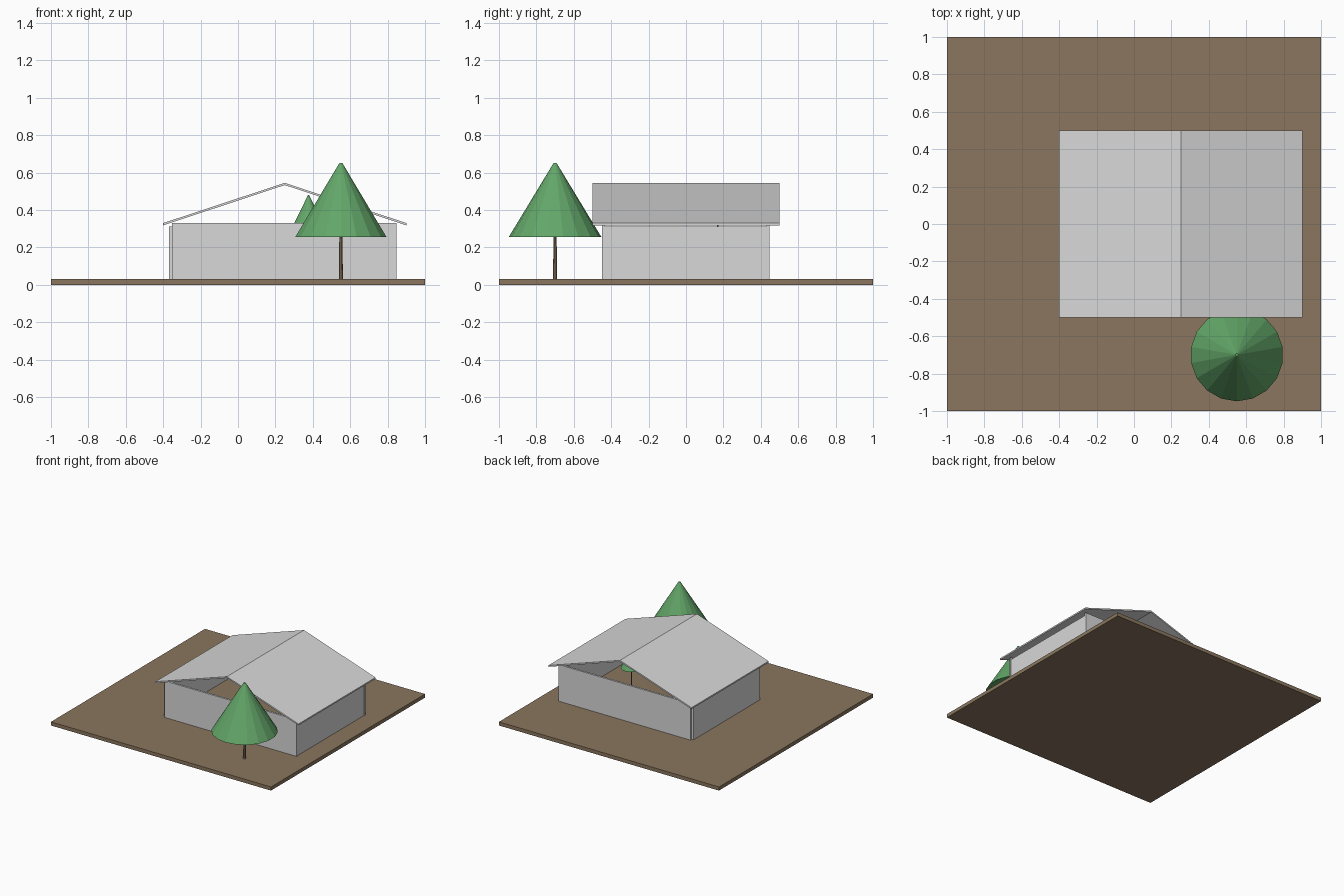
import bpy
import bmesh
from mathutils import Vector

cube = bpy.data.objects.get("Cube")
if cube:
    bpy.data.objects.remove(cube, do_unlink=True)


def material(name, rgb):
    mat = bpy.data.materials.new(name)
    mat.use_nodes = True
    colour = (*rgb, 1.0)
    mat.diffuse_color = colour
    mat.node_tree.nodes["Principled BSDF"].inputs["Base Color"].default_value = colour
    return mat


BROWN = material("earth brown", (0.255, 0.183, 0.114))
GREY = material("pale grey", (0.69, 0.69, 0.69))
GREEN = material("leaf green", (0.125, 0.386, 0.141))


def finish(name, bm, mat):
    bmesh.ops.recalc_face_normals(bm, faces=bm.faces)
    mesh = bpy.data.meshes.new(name)
    bm.to_mesh(mesh)
    bm.free()
    mesh.materials.append(mat)
    obj = bpy.data.objects.new(name, mesh)
    bpy.context.collection.objects.link(obj)
    return obj


def box(name, low, high, mat):
    bm = bmesh.new()
    bmesh.ops.create_cube(bm, size=1)
    low, high = Vector(low), Vector(high)
    for v in bm.verts:
        v.co = (low + high) / 2 + v.co * (high - low)
    return finish(name, bm, mat)


def cone(name, x, y, bottom, top, r_bottom, r_top, sides, mat):
    bm = bmesh.new()
    bmesh.ops.create_cone(bm, cap_ends=True, segments=sides, radius1=r_bottom,
                          radius2=r_top, depth=top - bottom)
    bmesh.ops.translate(bm, verts=bm.verts, vec=(x, y, (bottom + top) / 2))
    return finish(name, bm, mat)


# Ground slab
GROUND = 0.03
box("ground", (-1, -1, 0), (1, 1, GROUND), BROWN)

# Long walls under the open gables
T = 0.016
for name, y in (("front_wall", -0.442), ("back_wall", 0.438)):
    box(name, (-0.353, y - T / 2, GROUND), (0.848, y + T / 2, 0.33), GREY)

# Short walls under the eaves
for name, x in (("right_wall", -0.361), ("left_wall", 0.837)):
    box(name, (x - T / 2, -0.434, GROUND), (x + T / 2, 0.43, 0.312), GREY)

# Thin gabled roof: a folded profile extruded along y
MID, HALF, EAVE, RIDGE, THICK = 0.25, 0.65, 0.33, 0.545, 0.012
profile = [(MID - HALF, EAVE), (MID, RIDGE), (MID + HALF, EAVE),
           (MID + HALF, EAVE - THICK), (MID, RIDGE - THICK), (MID - HALF, EAVE - THICK)]
bm = bmesh.new()
face = bm.faces.new([bm.verts.new((x, -0.5, z)) for x, z in profile])
extruded = bmesh.ops.extrude_face_region(bm, geom=[face])["geom"]
bmesh.ops.translate(bm, vec=(0, 1, 0),
                    verts=[g for g in extruded if isinstance(g, bmesh.types.BMVert)])
finish("roof", bm, GREY)


# Trees: a tapered trunk with a faceted cone of leaves
def tree(name, x, y, leaf_bottom, top, radius, trunk):
    cone(name + "_trunk", x, y, GROUND, leaf_bottom + 0.01, trunk, trunk * 0.75, 8, BROWN)
    cone(name + "_leaves", x, y, leaf_bottom, top, radius, radius * 0.03, 18, GREEN)


tree("large_tree", 0.55, -0.7, 0.255, 0.652, 0.248, 0.011)
tree("small_tree", 0.377, 0.17, 0.325, 0.48, 0.08, 0.004)
